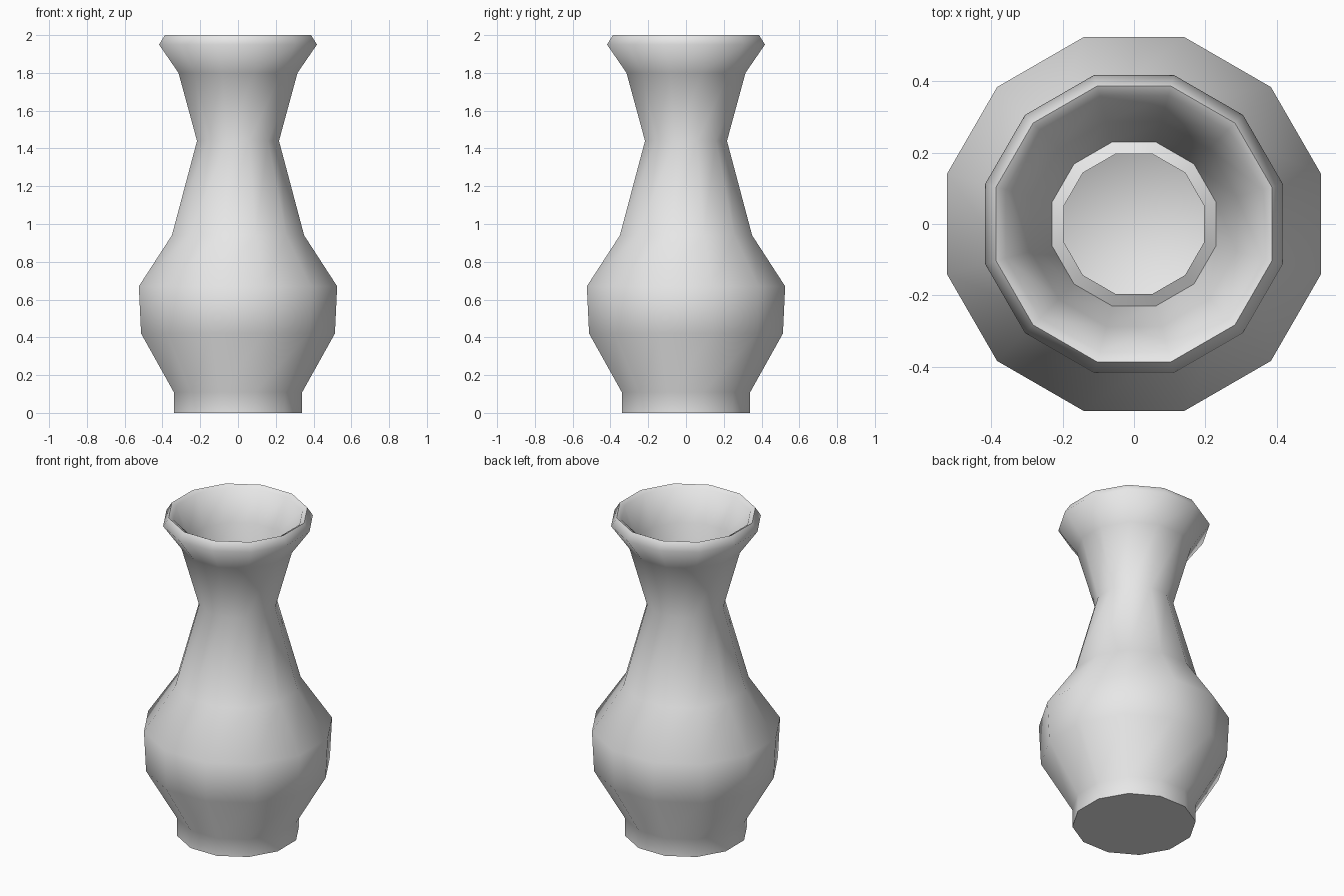
import bpy
import bmesh
from math import cos, sin, pi, radians

SIDES = 12

cube = bpy.data.objects.get("Cube")
if cube:
    bpy.data.objects.remove(cube, do_unlink=True)

# Plain grey clay
clay = bpy.data.materials.new("grey_clay")
clay.use_nodes = True
colour = (0.8, 0.8, 0.8, 1)
clay.diffuse_color = colour
clay.node_tree.nodes["Principled BSDF"].inputs["Base Color"].default_value = colour

# Profile as (distance to the flat of each side, height)
outside = [(0.34, 0), (0.34, 0.11), (0.513, 0.42), (0.525, 0.67),
           (0.35, 0.94), (0.217, 1.44), (0.315, 1.8), (0.418, 1.95)]
rim = [(0.387, 2.0), (0.36, 1.985)]
# Funnel, small raised collar in the neck, then the hollow belly
inside = [(0.288, 1.8), (0.23, 1.55), (0.196, 1.57), (0.196, 1.44),
          (0.32, 0.94), (0.49, 0.66), (0.48, 0.43), (0.31, 0.12)]


def lathe(name, profile):
    """Turn a profile into a faceted solid, capped at both ends."""
    bm = bmesh.new()
    rings = []
    for flat, z in profile:
        r = flat / cos(pi / SIDES)
        angles = [(2 * i + 1) * pi / SIDES for i in range(SIDES)]
        rings.append([bm.verts.new((r * cos(a), r * sin(a), z)) for a in angles])
    for low, high in zip(rings, rings[1:]):
        for i in range(SIDES):
            j = (i + 1) % SIDES
            bm.faces.new((low[i], low[j], high[j], high[i]))
    bm.faces.new(rings[0][::-1])
    bm.faces.new(rings[-1])
    mesh = bpy.data.meshes.new(name)
    bm.to_mesh(mesh)
    bm.free()
    mesh.materials.append(clay)
    obj = bpy.data.objects.new(name, mesh)
    bpy.context.collection.objects.link(obj)
    return obj


vase = lathe("vase", outside + rim + inside)

# Soft facets, crisp foot and collar
bpy.ops.object.select_all(action="DESELECT")
vase.select_set(True)
bpy.context.view_layer.objects.active = vase
bpy.ops.object.shade_smooth_by_angle(angle=radians(75))
